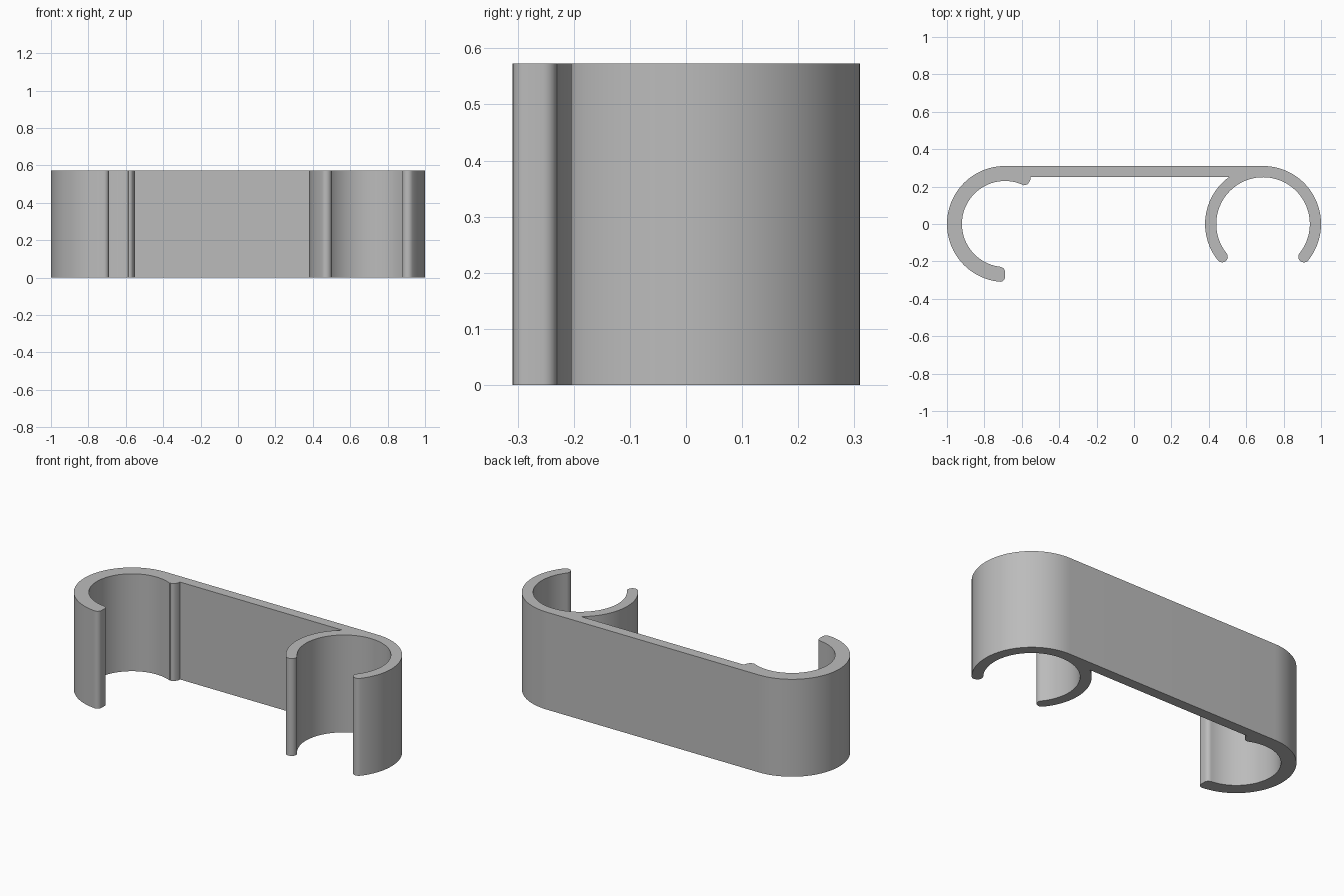
import bpy, bmesh, math

if "Cube" in bpy.data.objects:
    bpy.data.objects.remove(bpy.data.objects["Cube"])

HEIGHT = 0.573
R_OUT = 0.31          # outer radius of both ends
R_HOOK = 0.23         # inner radius of the left hook
R_CLIP = 0.25         # inner radius of the right clip
HOOK_X, CLIP_X = -0.69, 0.69
TIP = 38.7            # clip opening, degrees below horizontal


def arc(cx, cy, r, a0, a1, n):
    """Points on an arc from a0 to a1 degrees."""
    pts = []
    for i in range(n + 1):
        a = math.radians(a0 + (a1 - a0) * i / n)
        pts.append((cx + r * math.cos(a), cy + r * math.sin(a)))
    return pts


def tip_cap(angle, start, end):
    """Round end of the clip arm at the given angle."""
    mid, r = (R_OUT + R_CLIP) / 2, (R_OUT - R_CLIP) / 2
    a = math.radians(angle)
    return arc(CLIP_X + mid * math.cos(a), mid * math.sin(a), r, start, end, 12)[1:-1]


outline = []
# hook outside, flat back, clip outside
outline += arc(HOOK_X, 0, R_OUT, 265.4, 90, 48)
outline += arc(CLIP_X, 0, R_OUT, 90, -TIP, 36)
# right clip tip, clip inside, left clip tip
outline += tip_cap(-TIP, -TIP, -TIP - 180)
outline += arc(CLIP_X, 0, R_CLIP, -TIP, 180 + TIP, 64)
outline += tip_cap(180 + TIP, 180 + TIP + 180, 180 + TIP)
# clip outside up to the underside of the bar
join = 180 - math.degrees(math.asin(R_CLIP / R_OUT))
outline += arc(CLIP_X, 0, R_OUT, 180 + TIP, join, 24)
# small retaining ridge beside the hook
outline += [(-0.553, 0.25), (-0.553, 0.238)]
outline += arc(-0.582, 0.231, 0.022, -25, -100, 5)
# hook inside and its rounded end
outline += arc(HOOK_X, 0, R_HOOK, 64, 264, 48)
outline += arc(HOOK_X - 0.025, -0.255, 0.025, 90, 0, 6)
outline += arc(HOOK_X - 0.025, -0.284, 0.025, 0, -90, 6)

# extrude the outline upwards
bm = bmesh.new()
face = bm.faces.new([bm.verts.new((x, y, 0)) for x, y in outline])
ext = bmesh.ops.extrude_face_region(bm, geom=[face], use_keep_orig=True)
top = [v for v in ext["geom"] if isinstance(v, bmesh.types.BMVert)]
bmesh.ops.translate(bm, verts=top, vec=(0, 0, HEIGHT))
bmesh.ops.remove_doubles(bm, verts=bm.verts, dist=0.0005)
bmesh.ops.recalc_face_normals(bm, faces=bm.faces)
mesh = bpy.data.meshes.new("double_clip")
bm.to_mesh(mesh)
bm.free()

clip = bpy.data.objects.new("double_clip", mesh)
bpy.context.collection.objects.link(clip)
grey = bpy.data.materials.new("grey")
grey.diffuse_color = (0.5, 0.5, 0.5, 1)
grey.use_nodes = True
grey.node_tree.nodes["Principled BSDF"].inputs["Base Color"].default_value = grey.diffuse_color
mesh.materials.append(grey)

bpy.context.view_layer.objects.active = clip
clip.select_set(True)
bpy.ops.object.shade_smooth_by_angle(angle=math.radians(30))
